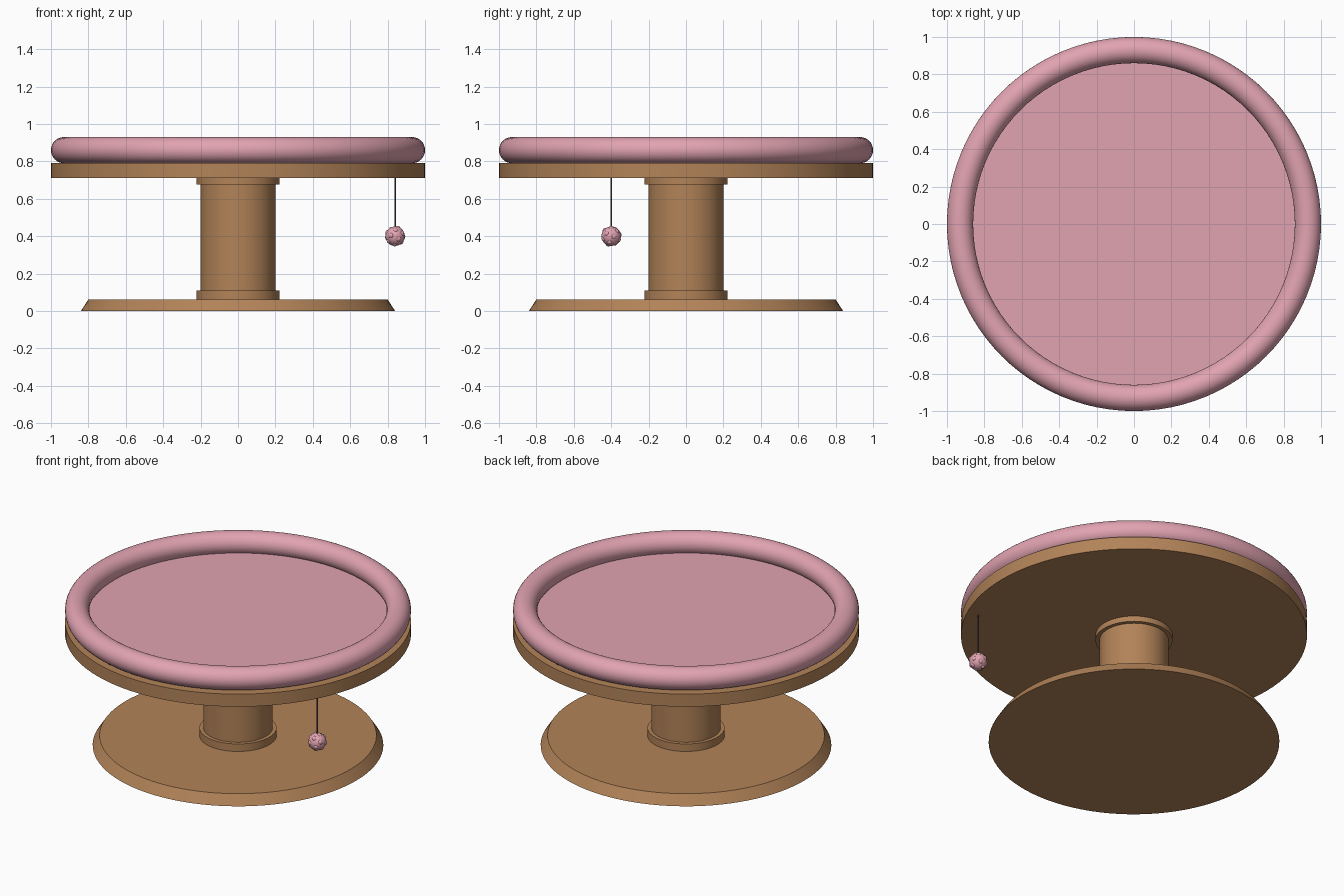
import bpy, math
from mathutils import Vector

if "Cube" in bpy.data.objects:
    bpy.data.objects.remove(bpy.data.objects["Cube"])


def material(name, color):
    m = bpy.data.materials.new(name)
    m.diffuse_color = (*color, 1)
    m.use_nodes = True
    m.node_tree.nodes["Principled BSDF"].inputs["Base Color"].default_value = m.diffuse_color
    return m


wood = material("warm wood", (0.445, 0.227, 0.098))
pink = material("soft pink", (0.753, 0.366, 0.440))
dark = material("dark cord", (0.09, 0.06, 0.07))


def finish(name, mat):
    ob = bpy.context.object
    ob.name = name
    ob.data.materials.append(mat)
    bpy.ops.object.shade_smooth_by_angle(angle=math.radians(35))
    return ob


def disc(name, mat, r1, r2, z0, z1, x=0, y=0, sides=96):
    bpy.ops.mesh.primitive_cone_add(vertices=sides, radius1=r1, radius2=r2,
                                    depth=z1 - z0, location=(x, y, (z0 + z1) / 2))
    return finish(name, mat)


# Wooden stand: bevelled base, post with collars, round platform
disc("base", wood, 0.84, 0.80, 0, 0.062)
disc("post", wood, 0.20, 0.20, 0.06, 0.712, sides=64)
disc("lower_collar", wood, 0.223, 0.223, 0.06, 0.11, sides=64)
disc("upper_collar", wood, 0.223, 0.223, 0.675, 0.712, sides=64)
disc("platform", wood, 1.0, 1.0, 0.71, 0.79)

# Soft bed: flat pad and round bolster rim
disc("pad", pink, 0.89, 0.89, 0.785, 0.815)
bpy.ops.mesh.primitive_torus_add(major_radius=0.93, minor_radius=0.07, major_segments=96,
                                 minor_segments=32, location=(0, 0, 0.86))
finish("bolster", pink)

# Hanging toy: cord and pompom with small tufts
TX, TY, TZ = 0.84, -0.40, 0.40
disc("cord", dark, 0.004, 0.004, 0.44, 0.712, TX, TY, sides=10)
bpy.ops.mesh.primitive_uv_sphere_add(segments=32, ring_count=16, radius=0.052,
                                     location=(TX, TY, TZ))
finish("pompom", pink)
TUFTS = 16
for i in range(TUFTS):
    z = 1 - 2 * (i + 0.5) / TUFTS
    a = i * math.pi * (3 - math.sqrt(5))
    s = math.sqrt(1 - z * z)
    p = Vector((s * math.cos(a), s * math.sin(a), z)) * 0.042
    bpy.ops.mesh.primitive_uv_sphere_add(segments=14, ring_count=8, radius=0.0155,
                                         location=p + Vector((TX, TY, TZ)))
    finish(f"pompom_tuft_{i + 1}", pink)
